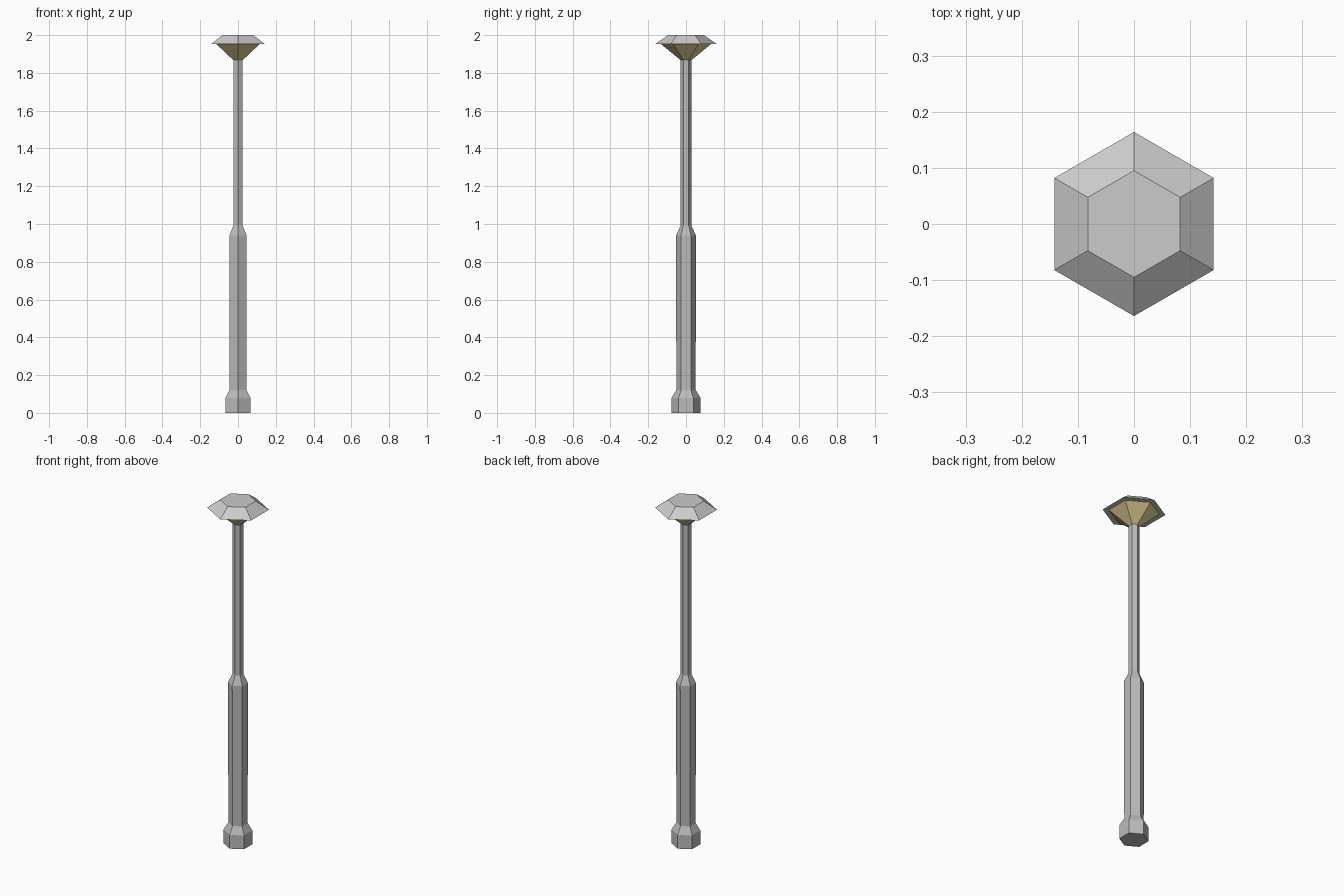
import bpy, bmesh, math

if "Cube" in bpy.data.objects:
    bpy.data.objects.remove(bpy.data.objects["Cube"])


def hex_lathe(name, profile, color=None):
    """Closed six-sided solid from (corner radius, height) rings, corners on the y axis."""
    bm = bmesh.new()
    rings = []
    for r, z in profile:
        rings.append([bm.verts.new((r * math.sin(i * math.pi / 3),
                                    r * math.cos(i * math.pi / 3), z)) for i in range(6)])
    for low, high in zip(rings, rings[1:]):
        for i in range(6):
            j = (i + 1) % 6
            bm.faces.new((low[i], low[j], high[j], high[i]))
    bm.faces.new(rings[0])
    bm.faces.new(rings[-1])
    bmesh.ops.recalc_face_normals(bm, faces=bm.faces)
    mesh = bpy.data.meshes.new(name)
    bm.to_mesh(mesh)
    bm.free()
    obj = bpy.data.objects.new(name, mesh)
    bpy.context.collection.objects.link(obj)
    if color:
        mat = bpy.data.materials.new(name + "_material")
        mat.diffuse_color = color
        mat.use_nodes = True
        mat.node_tree.nodes["Principled BSDF"].inputs["Base Color"].default_value = mat.diffuse_color
        mesh.materials.append(mat)
    return obj


# Stepped post: foot, thick lower shaft, thin upper shaft
hex_lathe("post", [(0.077, 0), (0.077, 0.08), (0.051, 0.122), (0.053, 0.939),
                   (0.028, 0.992), (0.028, 1.867)], (0.5, 0.5, 0.5, 1))

# Lamp glass flaring out under the cap
hex_lathe("lamp_glass", [(0.028, 1.867), (0.132, 1.952)], (0.75, 0.6, 0.3, 1))

# Sloped cap
hex_lathe("lamp_cap", [(0.164, 1.952), (0.095, 2.0)])
